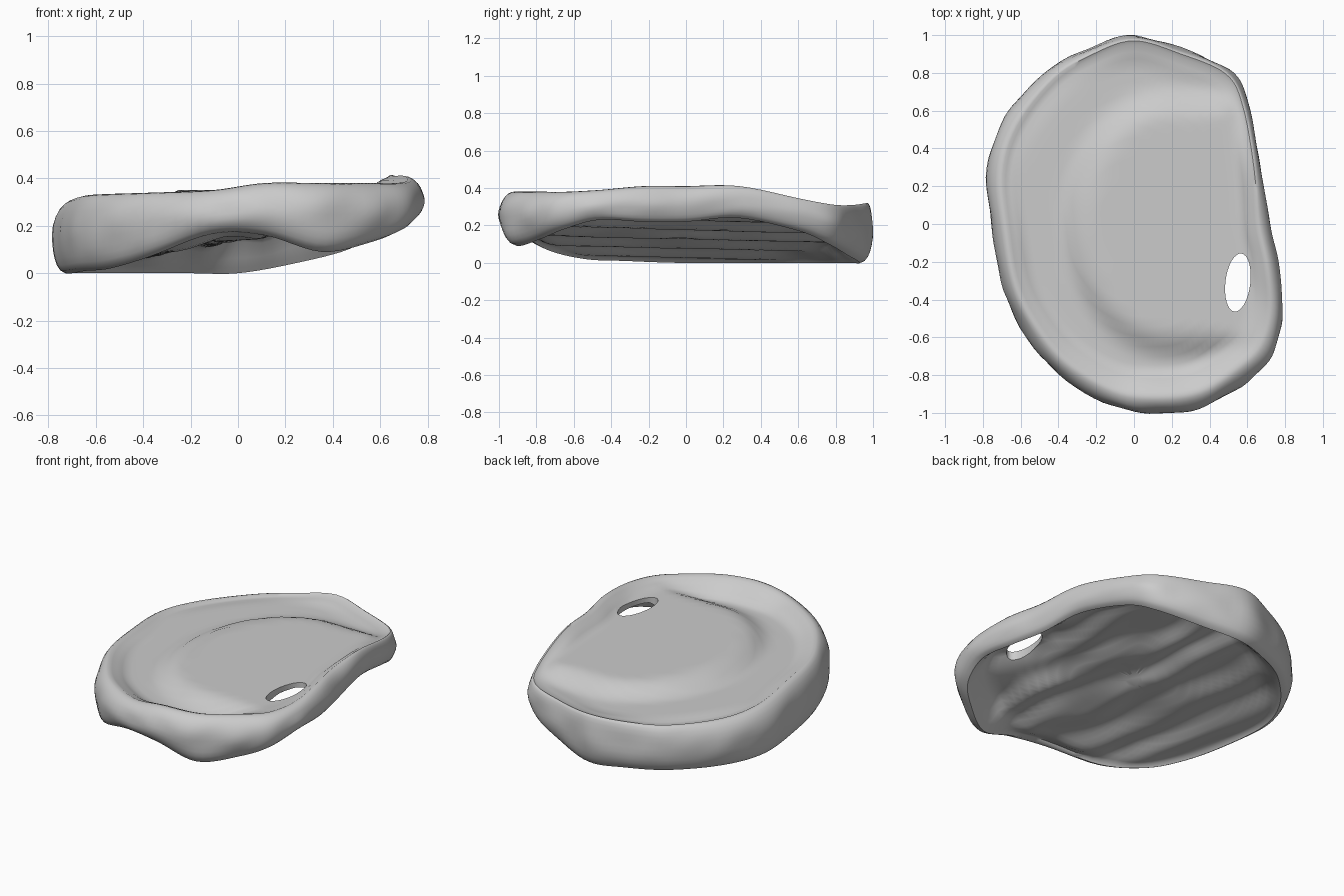
import bpy, bmesh, math
from mathutils import noise, Vector

if "Cube" in bpy.data.objects:
    bpy.data.objects.remove(bpy.data.objects["Cube"])

# Rim control points: x, y, crest height, lower lip height, crest inset scale
RIM = [(.72, 0, .41, .22, .89), (.77, -.25, .41, .22, .89), (.785, -.5, .39, .23, .89),
       (.73, -.7, .38, .18, .89), (.60, -.83, .38, .13, .89), (.38, -.97, .38, .09, .89),
       (.12, -1, .38, .16, .89), (-.12, -.96, .35, .165, .89), (-.40, -.80, .34, .07, .88),
       (-.58, -.58, .335, .02, .88), (-.69, -.35, .33, .01, .88), (-.75, -.05, .32, 0, .87),
       (-.78, .30, .30, 0, .87), (-.68, .57, .285, 0, .89), (-.45, .82, .285, 0, .92),
       (-.22, .94, .30, 0, .94), (0, 1, .32, 0, .95), (.25, .93, .31, .04, .95),
       (.50, .82, .31, .10, .95), (.60, .65, .34, .17, .94), (.67, .30, .41, .24, .93)]
N = 126
PER = N // len(RIM)


def smooth(a, b, t):
    t = max(0, min(1, (t - a) / (b - a)))
    return t * t * (3 - 2 * t)


def spline(i):
    """Closed Catmull-Rom sample of the rim."""
    k, t = i // PER, (i % PER) / PER
    a, b, c, d = (Vector(RIM[(k + o) % len(RIM)]) for o in (-1, 0, 1, 2))
    return .5 * (2 * b + (c - a) * t + (2 * a - 5 * b + 4 * c - d) * t * t
                 + (3 * b - a - 3 * c + d) * t ** 3)


def plateau(x, y):
    """Raised flat centre that drops to a shallow moat, merging with the right rim."""
    q = math.hypot(min(x - .2, 0) / .52, y / .64)
    return .35 - .065 * smooth(.88, 1.15, q)


def underside(x, y):
    """Tilted underside with ridges running front to back, thinner around the hole."""
    n = noise.noise(Vector((x * 3, y * 2, 4)))
    thin = .09 * math.exp(-((x - .55) / .14) ** 2 - ((y + .31) / .25) ** 2)
    return .155 + .19 * x + .016 * math.sin(x * 24 + y * 3 + 3 * n) + .02 * n + thin


rim = [spline(i) for i in range(N)]
bm = bmesh.new()


def ring(fn):
    return [bm.verts.new(fn(*p)) for p in rim]


def top_ring(k):
    """k is the fraction of the way out to the rim crest."""
    def fn(x, y, zt, zl, c):
        px, py = x * k * c, y * k * c
        f = smooth(.86, 1, k)
        return px, py, plateau(px, py) * (1 - f) + (zt - .01) * f
    return ring(fn)


def wall_ring(t):
    """Rolled wall section, t runs from the crest (1) to the lower lip (0)."""
    def fn(x, y, zt, zl, c):
        u = 2 * t - 1
        low = c + .02 if u > 0 else .93
        s = low + (1 - low) * math.sqrt(max(0, 1 - u * u))
        s += .014 * noise.noise(Vector((x * 6, y * 6, t * 2))) * math.sin(math.pi * t)
        return x * s, y * s, zl + (zt - zl) * t
    return ring(fn)


def under_ring(s):
    def fn(x, y, zt, zl, c):
        px, py = x * s, y * s
        f = smooth(.80, .93, s)
        z = underside(px, py) * (1 - f) + (zl + .015) * f
        return px, py, max(.008, min(z, plateau(px, py) - .03))
    return ring(fn)


# Top surface, rolled outer wall, then underside
rings = [top_ring(k / 100) for k in (4, 15, 26, 37, 48, 55, 61, 67, 73, 79, 84, 88, 92, 96, 100)]
rings += [wall_ring(t) for t in (1, .985, .95, .88, .78, .66, .54, .42, .3, .2, .11, .04, 0)]
rings += [under_ring(s / 100) for s in (91, 88, 84, 80, 76, 72, 67, 61, 55, 49, 43, 36, 29, 22, 14, 5)]
for a, b in zip(rings, rings[1:]):
    for i in range(N):
        j = (i + 1) % N
        bm.faces.new((a[i], a[j], b[j], b[i]))
bm.faces.new(rings[0])
bm.faces.new(rings[-1])
bmesh.ops.recalc_face_normals(bm, faces=bm.faces)
mesh = bpy.data.meshes.new("rimmed_shell")
bm.to_mesh(mesh)
bm.free()
shell = bpy.data.objects.new("rimmed_shell", mesh)
bpy.context.collection.objects.link(shell)

# Oval hole by the right rim
bpy.ops.mesh.primitive_cylinder_add(vertices=32, radius=1, depth=1, location=(.55, -.31, .3))
cutter = bpy.context.object
cutter.name = "hole_cutter"
cutter.scale = (.066, .155, 1)
cutter.rotation_euler = (0, 0, -.12)
cutter.hide_render = True
cut = shell.modifiers.new("hole", 'BOOLEAN')
cut.object = cutter
cut.operation = 'DIFFERENCE'
cut.solver = 'EXACT'
bpy.ops.object.select_all(action='DESELECT')
bpy.context.view_layer.objects.active = shell
shell.select_set(True)
bpy.ops.object.modifier_apply(modifier="hole")
bpy.data.objects.remove(cutter)

# Single plain grey
grey = bpy.data.materials.new("plain_grey")
grey.diffuse_color = (.6, .6, .6, 1)
grey.use_nodes = True
grey.node_tree.nodes["Principled BSDF"].inputs["Base Color"].default_value = grey.diffuse_color
shell.data.materials.clear()
shell.data.materials.append(grey)
bpy.ops.object.shade_smooth_by_angle(angle=math.radians(50))
